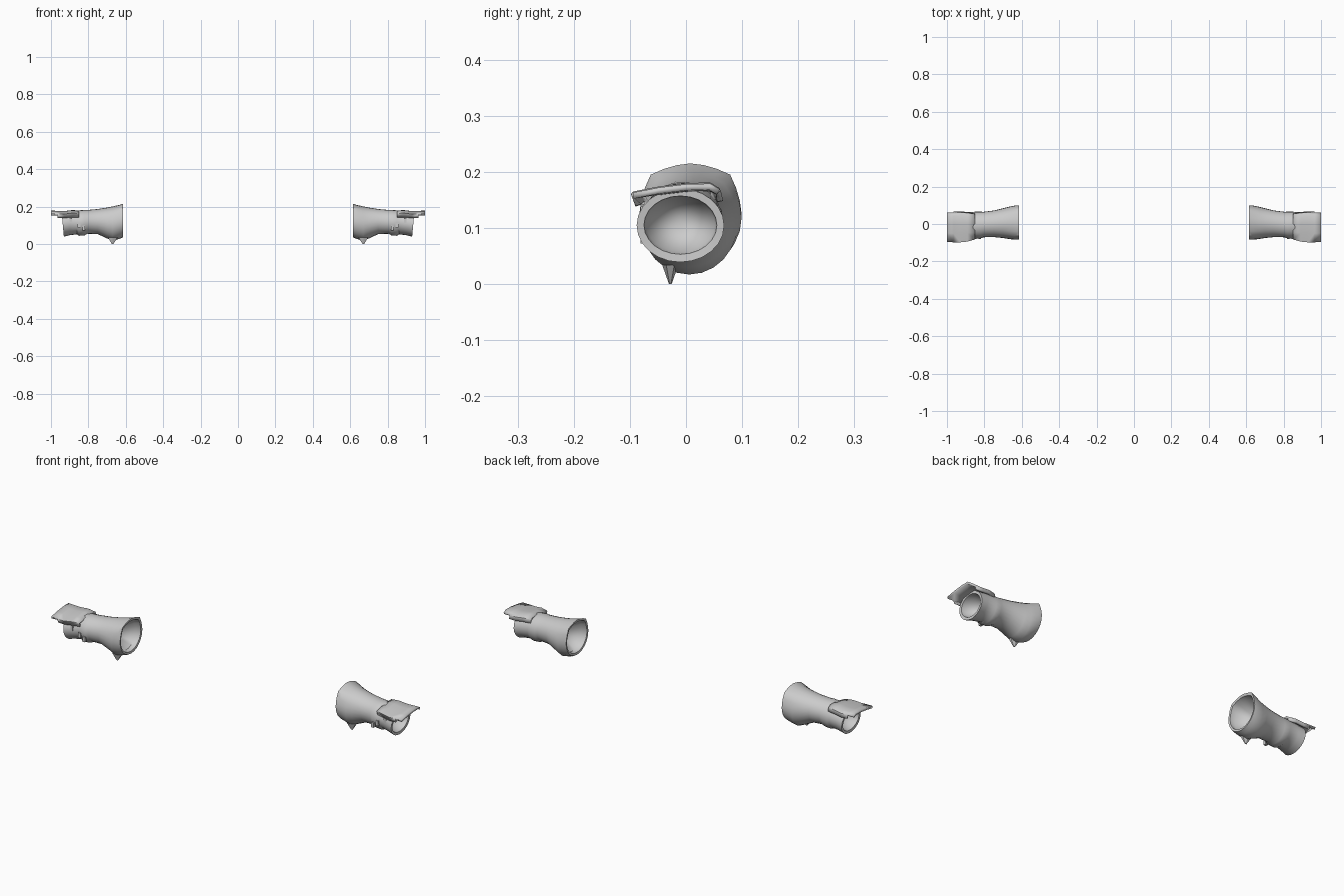
import bpy
import bmesh
from math import sin, cos, pi, radians, exp
from mathutils import Matrix, Vector

cube = bpy.data.objects.get("Cube")
if cube:
    bpy.data.objects.remove(cube, do_unlink=True)

SIDES = 24


def finish(name, bm, thickness=0, angle=40):
    """Turn a bmesh into an object mirrored to both arms."""
    bmesh.ops.recalc_face_normals(bm, faces=bm.faces)
    mesh = bpy.data.meshes.new(name)
    bm.to_mesh(mesh)
    bm.free()
    obj = bpy.data.objects.new(name, mesh)
    bpy.context.collection.objects.link(obj)
    if thickness:
        solid = obj.modifiers.new("Thickness", 'SOLIDIFY')
        solid.thickness = thickness
        solid.offset = -1
    obj.modifiers.new("Other arm", 'MIRROR')
    bpy.ops.object.select_all(action='DESELECT')
    obj.select_set(True)
    bpy.context.view_layer.objects.active = obj
    bpy.ops.object.shade_smooth_by_angle(angle=radians(angle))
    return obj


def ring(bm, x, y0, y1, z0, z1, corner=0, slant=0):
    """Oval section with optional raised upper corners and a slanted plane."""
    verts = []
    for i in range(SIDES):
        a = 2 * pi * i / SIDES
        bump = sum(exp(-((a - c * pi) / 0.24) ** 2) for c in (0.25, 0.75))
        r = 1 + corner * bump
        y = (y0 + y1) / 2 + (y1 - y0) / 2 * r * cos(a)
        z = (z0 + z1) / 2 + (z1 - z0) / 2 * r * sin(a)
        verts.append(bm.verts.new((x + slant * sin(a), y, z)))
    return verts


def bridge(bm, a, b):
    for i in range(SIDES):
        j = (i + 1) % SIDES
        bm.faces.new((a[i], a[j], b[j], b[i]))


def fan(bm, loop, tip):
    apex = bm.verts.new(tip)
    for i in range(SIDES):
        bm.faces.new((loop[i], loop[(i + 1) % SIDES], apex))


# Forearm sleeve: flared elbow, narrow middle, wrist cuff, hollow ends
bm = bmesh.new()
sections = [
    (0.645, -0.072, 0.086, 0.045, 0.195, 0.08),
    (0.618, -0.074, 0.089, 0.046, 0.203, 0.10),
    (0.616, -0.083, 0.099, 0.035, 0.215, 0.10),
    (0.635, -0.084, 0.099, 0.027, 0.209, 0.08),
    (0.670, -0.080, 0.092, 0.017, 0.201, 0.04),
    (0.700, -0.075, 0.084, 0.030, 0.195, 0.02),
    (0.750, -0.070, 0.072, 0.053, 0.187, 0),
    (0.805, -0.071, 0.065, 0.055, 0.182, 0),
    (0.820, -0.077, 0.066, 0.046, 0.182, 0),
    (0.850, -0.077, 0.066, 0.044, 0.180, 0),
    (0.862, -0.073, 0.064, 0.052, 0.178, 0),
    (0.900, -0.081, 0.065, 0.047, 0.175, 0),
    (0.937, -0.088, 0.068, 0.039, 0.170, 0, 0.006),
    (0.936, -0.075, 0.055, 0.053, 0.157, 0, 0.006),
    (0.910, -0.071, 0.051, 0.058, 0.155, 0),
]
loops = [ring(bm, *s) for s in sections]
for a, b in zip(loops, loops[1:]):
    bridge(bm, a, b)
fan(bm, loops[0], (0.74, 0, 0.12))
fan(bm, loops[-1], (0.83, -0.01, 0.11))
finish("forearm_sleeve", bm)

# Arched plate over the back of the hand
bm = bmesh.new()
arch = [(-0.090, 0.140), (-0.098, 0.162), (-0.05, 0.171), (0, 0.177),
        (0.045, 0.178), (0.062, 0.168), (0.066, 0.150)]
stations = [(0.85, 0.84, 0.002), (0.89, 0.96, 0.003),
            (0.93, 1.0, -0.002), (0.965, 1.0, -0.001), (1.0, 0.97, 0.001)]
rows = [[bm.verts.new((x, y * w, z + dz)) for y, z in arch]
        for x, w, dz in stations]
for a, b in zip(rows, rows[1:]):
    for i in range(len(arch) - 1):
        # side flaps stop before the tip of the plate
        if i in (0, len(arch) - 2) and b is rows[-1]:
            continue
        bm.faces.new((a[i], b[i], b[i + 1], a[i + 1]))
bmesh.ops.delete(bm, geom=[v for v in bm.verts if not v.link_faces], context='VERTS')
finish("hand_plate", bm, thickness=0.011)

# Pointed stud under the elbow
bm = bmesh.new()
place = Matrix.Translation((0.67, -0.028, 0.017)) @ Matrix.Diagonal((1.6, 0.8, 1, 1))
bmesh.ops.create_cone(bm, cap_ends=True, segments=6, radius1=0.003,
                      radius2=0.018, depth=0.034, matrix=place)
finish("elbow_stud", bm, angle=30)

# Strap buckles on the front of the wrist
bm = bmesh.new()
for x, z in ((0.825, 0.085), (0.85, 0.10), (0.895, 0.125)):
    place = Matrix.Translation((x, -0.074, z)) @ Matrix.Diagonal((0.014, 0.014, 0.026, 1))
    bmesh.ops.create_cube(bm, size=1, matrix=place)
finish("strap_buckles", bm, angle=30)
